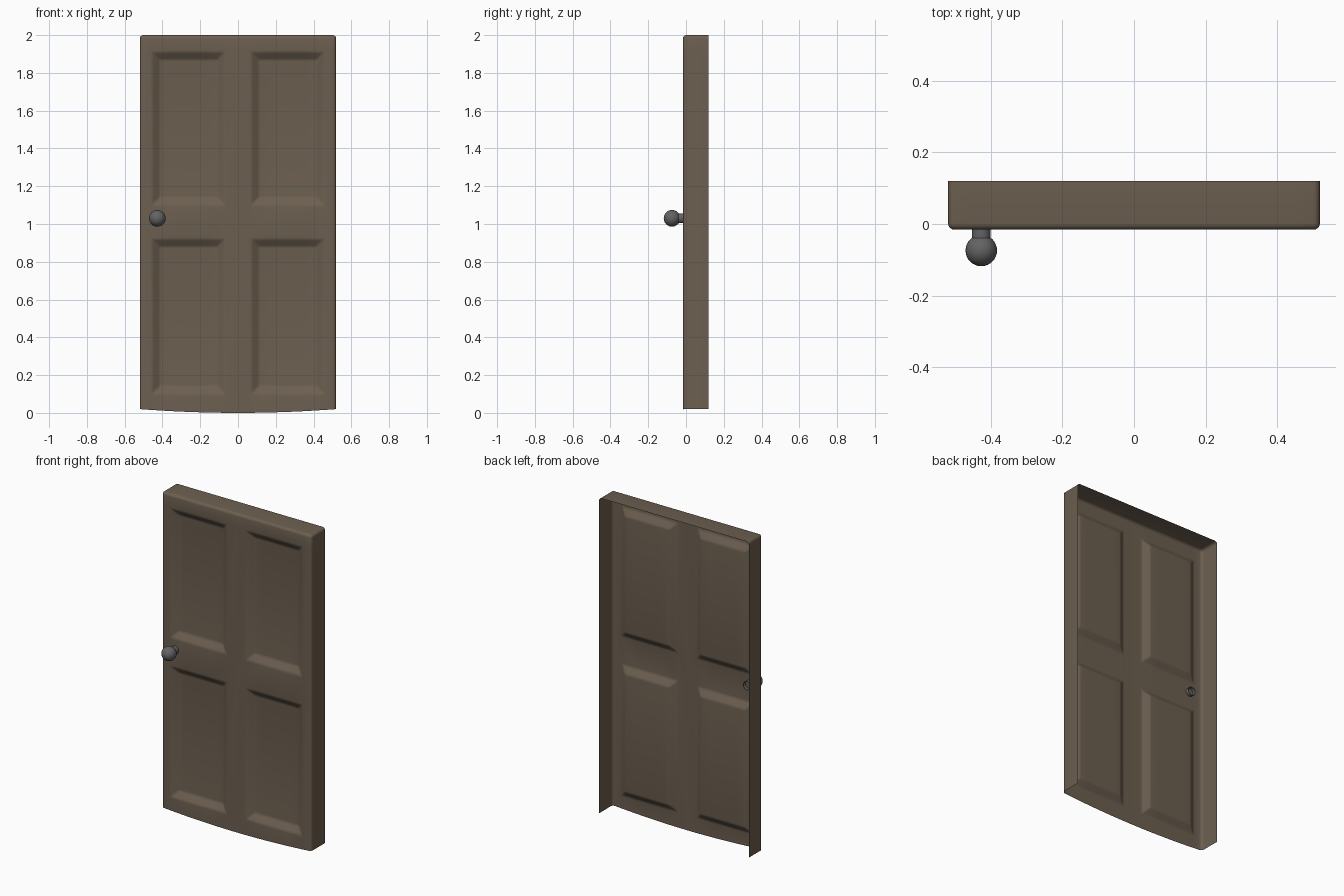
import bpy, bmesh, math
from mathutils import Matrix, Vector

cube = bpy.data.objects.get("Cube")
if cube:
    bpy.data.objects.remove(cube, do_unlink=True)


def material(name, rgb):
    m = bpy.data.materials.new(name)
    m.use_nodes = True
    m.diffuse_color = (*rgb, 1)
    m.node_tree.nodes["Principled BSDF"].inputs["Base Color"].default_value = (*rgb, 1)
    return m


def finish(bm, name, mat, angle=60):
    mesh = bpy.data.meshes.new(name)
    bm.to_mesh(mesh)
    bm.free()
    obj = bpy.data.objects.new(name, mesh)
    bpy.context.collection.objects.link(obj)
    mesh.materials.append(mat)
    bpy.ops.object.select_all(action="DESELECT")
    obj.select_set(True)
    bpy.context.view_layer.objects.active = obj
    bpy.ops.object.shade_smooth_by_angle(angle=math.radians(angle))
    return obj


brown = material("brown wood", (0.150, 0.114, 0.080))
grey = material("dark grey metal", (0.125, 0.125, 0.125))

HALF, FRONT, BACK, TOP = 0.52, -0.016, 0.12, 2.0

# Door sheet: a grid whose lines frame the four panels
half_lines = [0.07, 0.17, 0.26, 0.36, 0.455, HALF]
xs = [-x for x in reversed(half_lines)] + [0] + half_lines
zs = [0.02, 0.10, 0.92, 1.10, 1.91, TOP]
bm = bmesh.new()
rows = []
for j, z in enumerate(zs):
    # the bottom edge bows gently downward
    rows.append([bm.verts.new((x, FRONT, z if j else z * (x / HALF) ** 2)) for x in xs])
panels = []
for j in range(len(zs) - 1):
    for i in range(len(xs) - 1):
        f = bm.faces.new((rows[j][i], rows[j][i + 1], rows[j + 1][i + 1], rows[j + 1][i]))
        if j in (1, 3) and 0.07 < abs((xs[i] + xs[i + 1]) / 2) < 0.455:
            panels.append(f)

# Rim: sides and top folded back, underside left open
border = [e for e in bm.edges if e.is_boundary
          and not all(v.co.z < 0.05 for v in e.verts)]
fold = bmesh.ops.extrude_edge_only(bm, edges=border)["geom"]
bmesh.ops.translate(bm, vec=(0, BACK - FRONT, 0),
                    verts=[g for g in fold if isinstance(g, bmesh.types.BMVert)])

# Recessed panels with sloping borders
bmesh.ops.inset_region(bm, faces=panels, thickness=0.04, use_even_offset=True)
for v in {v for f in panels for v in f.verts}:
    v.co.y = FRONT + 0.03
bmesh.ops.recalc_face_normals(bm, faces=bm.faces)
if sum(f.normal.y for f in bm.faces) > 0:
    bmesh.ops.reverse_faces(bm, faces=bm.faces)

# Soften every fold
bm.normal_update()
def folds(low, high):
    return [e for e in bm.edges if len(e.link_faces) == 2
            and low < math.degrees(e.calc_face_angle(0)) < high]
bmesh.ops.bevel(bm, geom=folds(80, 100), offset=0.018, segments=4, profile=0.5,
                affect="EDGES", clamp_overlap=True)
bm.normal_update()
soft = [e for e in folds(30, 60) if all(abs(v.co.x) < 0.47 and 0.05 < v.co.z < 1.95
                                       for v in e.verts)]
bmesh.ops.bevel(bm, geom=soft, offset=0.009, segments=3, profile=0.5,
                affect="EDGES", clamp_overlap=True)
finish(bm, "door", brown)

# Knob ball
KX, KZ = -0.427, 1.03
bm = bmesh.new()
bmesh.ops.create_uvsphere(bm, u_segments=32, v_segments=16, radius=0.044,
                          matrix=Matrix.Translation((KX, -0.074, KZ)))
finish(bm, "knob", grey)

# Knob stem: open tube passing through the sheet
bm = bmesh.new()
place = Matrix.Translation((KX, -0.02, KZ)) @ Matrix.Rotation(math.pi / 2, 4, "X")
bmesh.ops.create_cone(bm, cap_ends=False, segments=32, radius1=0.026, radius2=0.026,
                      depth=0.05, matrix=place)
finish(bm, "knob_stem", grey)
